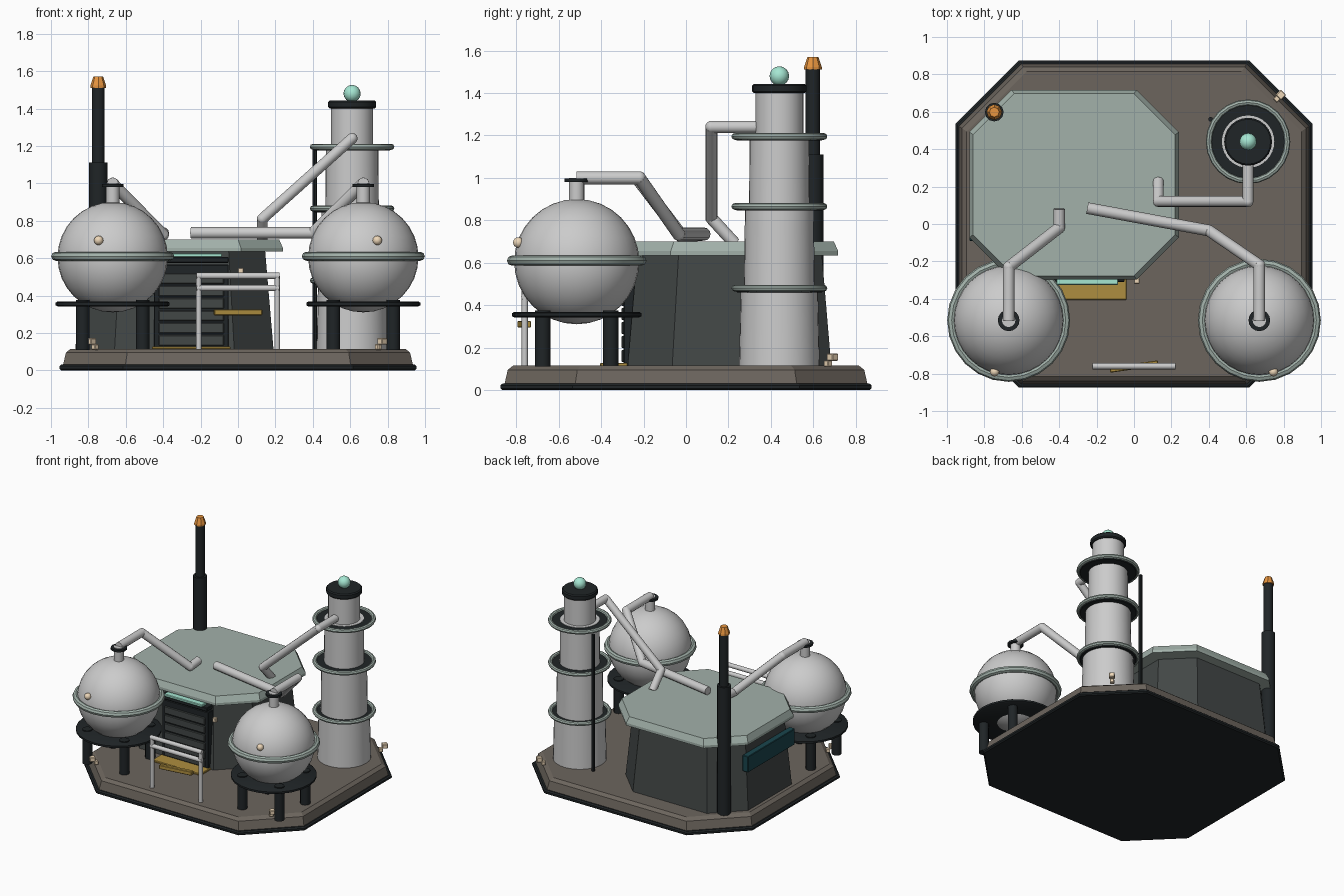
import bpy, bmesh, math
from mathutils import Vector

if "Cube" in bpy.data.objects:
    bpy.data.objects.remove(bpy.data.objects["Cube"])


def mat(name, r, g, b):
    m = bpy.data.materials.new(name)
    m.diffuse_color = (r, g, b, 1)
    m.use_nodes = True
    m.node_tree.nodes["Principled BSDF"].inputs["Base Color"].default_value = m.diffuse_color
    return m


BROWN = mat("brown", .15, .13, .11)
WALL = mat("wall", .055, .063, .062)
BLACK = mat("black", .014, .018, .02)
PALE = mat("pale", .36, .44, .40)
ORANGE = mat("orange", .8, .3, .05)
YELLOW = mat("yellow", .42, .27, .05)
CREAM = mat("cream", .85, .68, .48)
MINT = mat("mint", .38, .8, .65)
GLASS = mat("glass", .01, .06, .075)


def finish(name, bm, material=None, smooth=False):
    bmesh.ops.recalc_face_normals(bm, faces=bm.faces)
    me = bpy.data.meshes.new(name)
    bm.to_mesh(me)
    bm.free()
    ob = bpy.data.objects.new(name, me)
    bpy.context.collection.objects.link(ob)
    if material:
        me.materials.append(material)
    if smooth:
        bpy.ops.object.select_all(action='DESELECT')
        ob.select_set(True)
        bpy.context.view_layer.objects.active = ob
        bpy.ops.object.shade_smooth_by_angle(angle=math.radians(35))
    return ob


def skin(bm, loops):
    rings = [[bm.verts.new(p) for p in l] for l in loops]
    n = len(rings[0])
    for a, b in zip(rings, rings[1:]):
        for i in range(n):
            j = (i + 1) % n
            bm.faces.new((a[i], a[j], b[j], b[i]))
    bm.faces.new(rings[0][::-1])
    bm.faces.new(rings[-1])


def octagon(name, cx, cy, levels, material):
    """Chamfered rectangles stacked: levels of (half x, half y, chamfer, z)."""
    loops = []
    for hx, hy, c, z in levels:
        pts = [(hx, hy - c), (hx - c, hy), (c - hx, hy), (-hx, hy - c),
               (-hx, c - hy), (c - hx, -hy), (hx - c, -hy), (hx, c - hy)]
        loops.append([(cx + x, cy + y, z) for x, y in pts])
    bm = bmesh.new()
    skin(bm, loops)
    return finish(name, bm, material)


def turned(name, x, y, profile, material=None, n=24):
    """Solid of revolution from (radius, z) pairs."""
    bm = bmesh.new()
    skin(bm, [[(x + r * math.cos(2 * math.pi * i / n), y + r * math.sin(2 * math.pi * i / n), z)
               for i in range(n)] for r, z in profile])
    return finish(name, bm, material, n > 8)


def ring(name, x, y, z, R, r, material, n=24, m=8):
    bm = bmesh.new()
    v = [[bm.verts.new((x + (R + r * math.cos(b)) * math.cos(a),
                        y + (R + r * math.cos(b)) * math.sin(a), z + r * math.sin(b)))
          for b in (2 * math.pi * j / m for j in range(m))]
         for a in (2 * math.pi * i / n for i in range(n))]
    for i in range(n):
        for j in range(m):
            k, l = (i + 1) % n, (j + 1) % m
            bm.faces.new((v[i][j], v[k][j], v[k][l], v[i][l]))
    return finish(name, bm, material, True)


def ball(name, loc, r, material=None, n=16):
    bm = bmesh.new()
    bmesh.ops.create_uvsphere(bm, u_segments=n, v_segments=n // 2, radius=r)
    bmesh.ops.translate(bm, verts=bm.verts, vec=loc)
    return finish(name, bm, material, True)


def box(name, loc, size, material=None, rz=0, bevel=.004):
    bm = bmesh.new()
    bmesh.ops.create_cube(bm, size=1)
    bmesh.ops.scale(bm, verts=bm.verts, vec=size)
    bmesh.ops.bevel(bm, geom=bm.edges[:], offset=bevel, segments=1, affect='EDGES')
    ob = finish(name, bm, material)
    ob.location = loc
    ob.rotation_euler.z = math.radians(rz)
    return ob


def pipe(name, pts, r, material=None, n=12):
    """Straight tubes with rounded elbows."""
    bm = bmesh.new()
    pts = [Vector(p) for p in pts]
    for a, b in zip(pts, pts[1:]):
        q = (b - a).to_track_quat('Z', 'Y')
        skin(bm, [[c + q @ Vector((r * math.cos(2 * math.pi * i / n), r * math.sin(2 * math.pi * i / n), 0))
                   for i in range(n)] for c in (a, b)])
    for p in pts[1:-1]:
        new = bmesh.ops.create_uvsphere(bm, u_segments=n, v_segments=8, radius=r)
        bmesh.ops.translate(bm, verts=new['verts'], vec=p)
    return finish(name, bm, material, True)


# Base slab
octagon("base_skirt", 0, 0, [(.945, .865, .335, 0), (.955, .875, .34, .008), (.955, .875, .34, .022),
                             (.945, .865, .335, .03)], BLACK)
octagon("base_deck", 0, 0, [(.935, .855, .333, .03), (.92, .84, .328, .095), (.895, .815, .32, .115)], BROWN)

# Main building
octagon("building_walls", -.34, .205, [(.53, .48, .21, .11), (.485, .435, .195, .64)], WALL)
octagon("building_roof", -.32, .21, [(.56, .507, .225, .635), (.56, .507, .225, .655), (.54, .487, .22, .70)], PALE)

# Shutter door, lamp and doorstep
box("door_frame", (-.25, -.265, .34), (.40, .06, .45), BLACK)
for i in range(6):
    box("door_slat", (-.25, -.294, .16 + i * .066), (.35, .02, .056), WALL)
box("door_hood", (-.25, -.275, .59), (.40, .07, .03), BLACK)
box("door_light", (-.25, -.295, .615), (.33, .06, .02), MINT)
box("door_step", (-.25, -.34, .12), (.42, .13, .016), YELLOW)
box("door_lamp", (.015, -.305, .53), (.03, .03, .035), CREAM)
box("side_window", (-.855, .2, .48), (.05, .58, .125), GLASS)

# Sphere tanks with their stands
for side, s in (("left", -1), ("right", 1)):
    x, y = .67 * s, -.515
    ball(side + "_tank", (x, y, .605), .295, None, 32)
    ring(side + "_tank_band", x, y, .61, .305, .024, PALE)
    turned(side + "_tank_neck", x, y, [(.036, .87), (.036, 1.0)], None, 16)
    turned(side + "_tank_flange", x, y, [(.058, .98), (.058, .996)], BLACK, 16)
    turned(side + "_tank_platform", x, y, [(.295, .342), (.305, .348), (.305, .362), (.295, .368)], BLACK)
    for dx in (-.16, .16):
        for dy in (-.16, .16):
            turned(side + "_tank_leg", x + dx, y + dy, [(.036, .11), (.036, .375)], BLACK, 12)
    ball(side + "_tank_lamp", (.745 * s, -.79, .695), .025, CREAM)

# Distillation tower
TX, TY = .61, .44
turned("tower", TX, TY, [(.19, .11), (.182, .48), (.167, .48), (.162, .86), (.143, .86), (.14, 1.2),
                         (.113, 1.2), (.113, 1.41)], None, 32)
for z in (.48, .865, 1.195):
    turned("tower_walkway", TX, TY, [(.20, z - .02), (.208, z - .01), (.208, z + .002)], BLACK)
    ring("tower_rim", TX, TY, z, .21, .016, PALE)
turned("tower_cap", TX, TY, [(.12, 1.40), (.128, 1.408), (.128, 1.435), (.12, 1.443)], BLACK)
ball("tower_beacon", (TX, TY, 1.48), .046, MINT)
turned("tower_pole", .41, .56, [(.013, .11), (.013, 1.18)], BLACK, 8)

# Antenna mast
AX, AY = -.747, .598
turned("mast_lower", AX, AY, [(.05, .11), (.05, 1.11)], BLACK, 12)
turned("mast_upper", AX, AY, [(.034, 1.10), (.034, 1.515)], BLACK, 12)
turned("mast_tip", AX, AY, [(.042, 1.51), (.042, 1.522), (.026, 1.57)], ORANGE, 8)

# Pipework
pipe("left_tank_pipe", [(-.67, -.515, 1.0), (-.67, -.23, 1.0), (-.40, -.02, .725), (-.40, .08, .735)], .031)
pipe("right_tank_pipe", [(.67, -.515, 1.0), (.67, -.22, 1.0), (.40, -.035, .735), (-.25, .085, .735)], .031)
pipe("tower_pipe", [(.61, .34, 1.24), (.61, .12, 1.24), (.13, .12, .81), (.13, .23, .69)], .029)

# Front railing
for x in (-.21, .21):
    pipe("rail_post", [(x, -.76, .11), (x, -.76, .505)], .015)
for z in (.44, .505):
    pipe("rail_bar", [(-.223, -.76, z), (.223, -.76, z)], .017)
box("rail_sign", (0, -.762, .31), (.26, .03, .032), YELLOW, 8)

# Corner deck lamps
for x, y, rz in ((.785, .69, 45), (.77, -.68, 45), (-.785, -.68, 45)):
    box("deck_lamp", (x, y, .155), (.04, .04, .035), CREAM, rz)
    box("deck_lamp_base", (x - .02 * (1 if x > 0 else -1), y * .97, .125), (.03, .03, .03), CREAM, rz)
